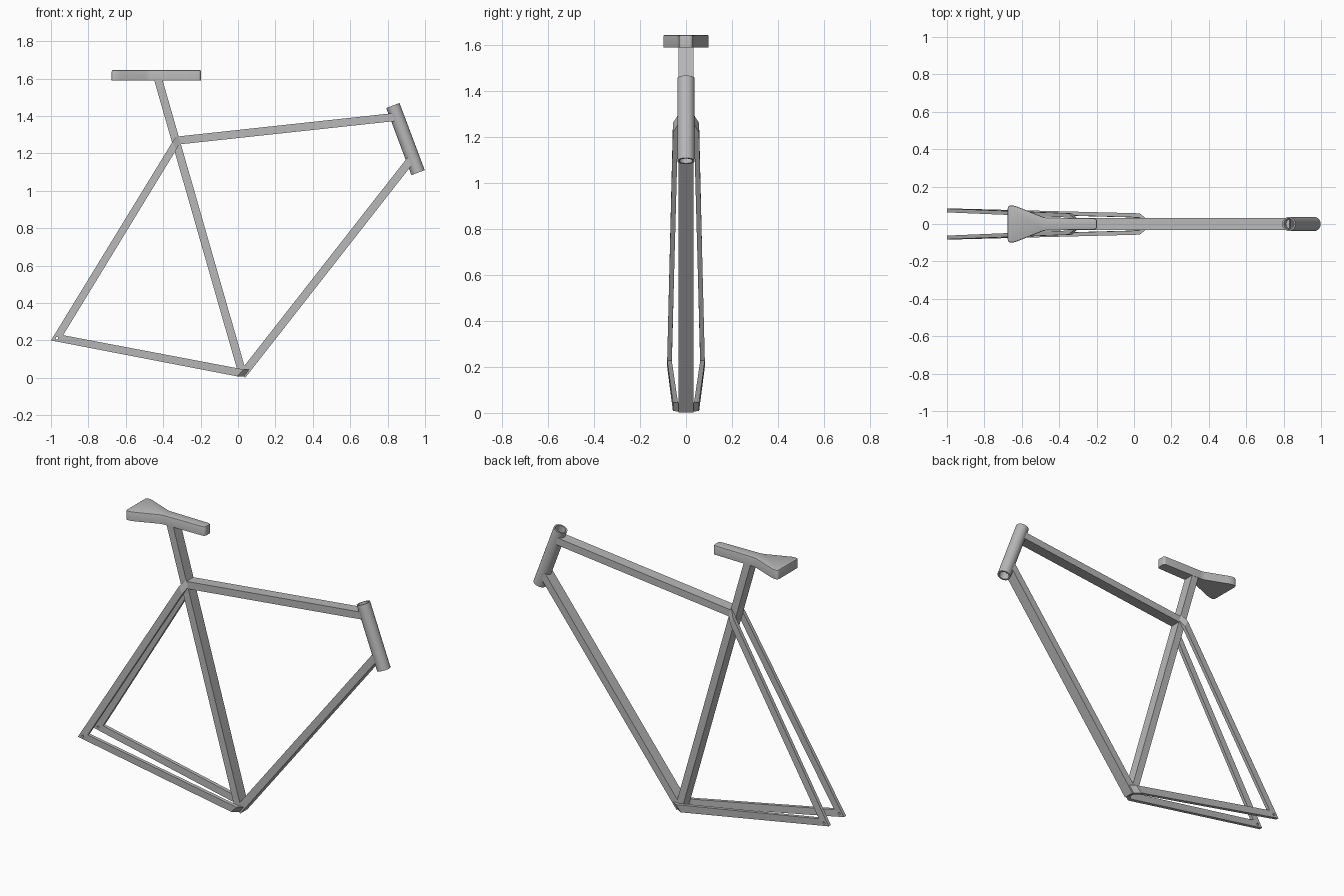
import bpy, bmesh, math
from mathutils import Vector, Matrix

cube = bpy.data.objects.get("Cube")
if cube:
    bpy.data.objects.remove(cube, do_unlink=True)

grey = bpy.data.materials.new("plain grey")
grey.use_nodes = True
grey.diffuse_color = (0.48, 0.48, 0.48, 1)
grey.node_tree.nodes["Principled BSDF"].inputs["Base Color"].default_value = (0.48, 0.48, 0.48, 1)


def make(name, bm):
    bmesh.ops.recalc_face_normals(bm, faces=bm.faces)
    mesh = bpy.data.meshes.new(name)
    bm.to_mesh(mesh)
    bm.free()
    obj = bpy.data.objects.new(name, mesh)
    bpy.context.collection.objects.link(obj)
    mesh.materials.append(grey)
    return obj


def axis_matrix(a, b):
    """Local z runs from a to b in the xz plane, local y stays sideways."""
    a, b = Vector((a[0], 0, a[1])), Vector((b[0], 0, b[1]))
    z = (b - a).normalized()
    y = Vector((0, 1, 0))
    rot = Matrix((y.cross(z), y, z)).transposed().to_4x4()
    return Matrix.Translation((a + b) / 2) @ rot, (b - a).length


def bar(name, a, b, thick=0.043, width=0.066):
    mat, length = axis_matrix(a, b)
    bm = bmesh.new()
    bmesh.ops.create_cube(bm, size=1, matrix=mat @ Matrix.Diagonal((thick, width, length, 1)))
    return make(name, bm)


# Main bars
bar("seat_tube", (0.022, 0.03), (-0.431, 1.61))
bar("top_tube", (-0.33, 1.268), (0.835, 1.394))
bar("down_tube", (0.022, 0.014), (0.924, 1.166))


# Hollow head tube, a ring profile swept along its axis
def head_tube(a, b, outer=0.038, inner=0.029, sides=32):
    mat, length = axis_matrix(a, b)
    h = length / 2
    profile = [(outer, -h), (outer, h), (inner, h), (inner, -h)]
    bm = bmesh.new()
    rings = []
    for i in range(sides):
        t = math.tau * i / sides
        rings.append([bm.verts.new(mat @ Vector((r * math.cos(t), r * math.sin(t), z)))
                      for r, z in profile])
    for i, ring in enumerate(rings):
        nxt = rings[(i + 1) % sides]
        for k in range(4):
            j = (k + 1) % 4
            bm.faces.new((ring[k], nxt[k], nxt[j], ring[j]))
    obj = make("head_tube", bm)
    bpy.ops.object.select_all(action='DESELECT')
    obj.select_set(True)
    bpy.context.view_layer.objects.active = obj
    bpy.ops.object.shade_smooth_by_angle(angle=math.radians(35))


head_tube((0.963, 1.097), (0.828, 1.456))

# Rear stays: outer edge, inner edge, outer and inner sideways offset
sections = [
    ((-0.323, 1.30), (-0.307, 1.26), 0.033, 0.0),
    ((-0.350, 1.262), (-0.330, 1.22), 0.057, 0.035),
    ((-1.0, 0.20), (-0.935, 0.228), 0.082, 0.062),
    ((-0.005, 0.008), (0.030, 0.045), 0.057, 0.035),
    ((0.030, 0.006), (0.060, 0.045), 0.033, 0.0),
]
bm = bmesh.new()
rings = []
for (ox, oz), (ix, iz), far, near in sections:
    rings.append([bm.verts.new(p) for p in
                  ((ox, far, oz), (ix, far, iz), (ix, near, iz), (ox, near, oz))])
for r, s in zip(rings, rings[1:]):
    for k in range(4):
        j = (k + 1) % 4
        bm.faces.new((r[k], r[j], s[j], s[k]))
bm.faces.new(rings[0])
bm.faces.new(rings[-1])
stays = make("rear_stays", bm)

# Axle hole through each rear corner
bm = bmesh.new()
bmesh.ops.create_cone(bm, cap_ends=True, segments=12, radius1=0.007, radius2=0.007, depth=0.2,
                      matrix=Matrix.Translation((-0.968, 0.1, 0.212))
                      @ Matrix.Rotation(math.pi / 2, 4, 'X'))
cutter = make("axle_hole_cutter", bm)
cutter.hide_render = True
cutter.hide_viewport = True
cut = stays.modifiers.new("axle hole", 'BOOLEAN')
cut.operation = 'DIFFERENCE'
cut.object = cutter
mirror = stays.modifiers.new("mirror", 'MIRROR')
mirror.use_axis = (False, True, False)
mirror.use_mirror_merge = False

# Saddle: plan outline pulled up, corners rounded, then edges softened
half = [(-0.675, 0.099), (-0.64, 0.099), (-0.48, 0.035), (-0.198, 0.030)]
outline = half + [(x, -y) for x, y in reversed(half)]
bm = bmesh.new()
base = bm.faces.new([bm.verts.new((x, y, 1.591)) for x, y in outline])
top = bmesh.ops.extrude_face_region(bm, geom=[base])["geom"]
bmesh.ops.translate(bm, vec=(0, 0, 0.055), verts=[v for v in top if isinstance(v, bmesh.types.BMVert)])
bmesh.ops.recalc_face_normals(bm, faces=bm.faces)
uprights = [e for e in bm.edges if abs(e.verts[0].co.z - e.verts[1].co.z) > 0.01]
bmesh.ops.bevel(bm, geom=uprights, offset=0.015, segments=4, profile=0.5, affect='EDGES')
rim = [e for e in bm.edges if all(v.co.z > 1.64 for v in e.verts)]
bmesh.ops.bevel(bm, geom=rim, offset=0.007, segments=2, profile=0.5, affect='EDGES')
saddle = make("saddle", bm)
bpy.ops.object.select_all(action='DESELECT')
saddle.select_set(True)
bpy.context.view_layer.objects.active = saddle
bpy.ops.object.shade_smooth_by_angle(angle=math.radians(35))
